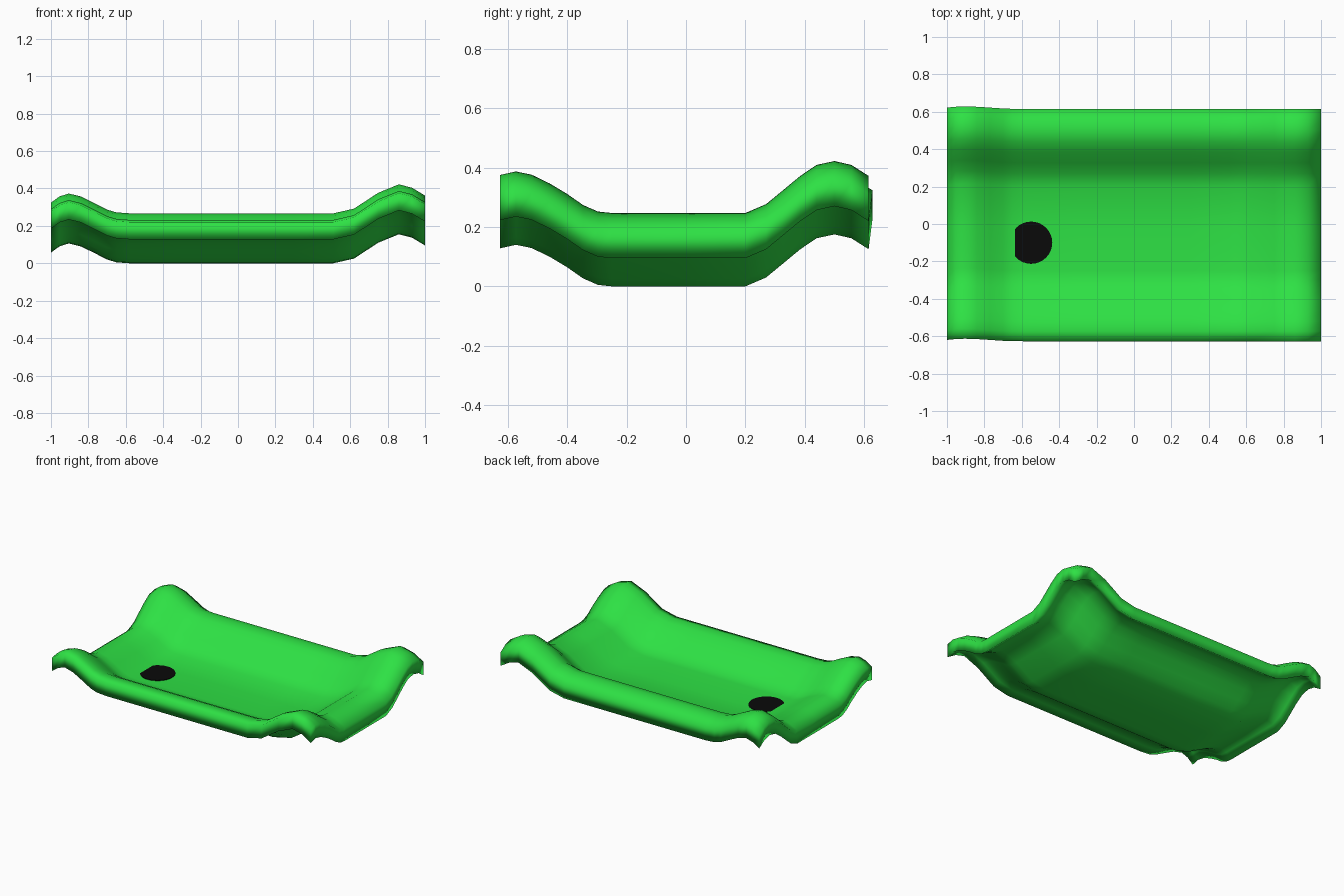
import bpy, bmesh

if "Cube" in bpy.data.objects:
    bpy.data.objects.remove(bpy.data.objects["Cube"])

THICK = 0.092

# tray cross-sections: (position, height of underside)
x_profile = [(-1, .057), (-.955, .09), (-.905, .106), (-.84, .09), (-.77, .056), (-.7, .02),
             (-.65, .005), (-.58, 0), (-.3, 0), (0, 0), (.3, 0), (.51, 0), (.62, .025),
             (.75, .11), (.86, .155), (.93, .137), (1, .095)]
y_profile = [(-.627, .128), (-.573, .14), (-.52, .129), (-.46, .1), (-.4, .064), (-.347, .027),
             (-.297, .005), (-.25, 0), (-.02, 0), (.2, 0), (.27, .03), (.327, .077),
             (.385, .125), (.44, .162), (.5, .175), (.557, .162), (.615, .125)]


def material(name, rgb):
    mat = bpy.data.materials.new(name)
    mat.diffuse_color = (*rgb, 1)
    mat.use_nodes = True
    mat.node_tree.nodes["Principled BSDF"].inputs["Base Color"].default_value = mat.diffuse_color
    return mat


# tray: sum of both profiles, given an even vertical thickness
bm = bmesh.new()
layers = []
for dz in (0, THICK):
    layers.append([[bm.verts.new((x, y + (0.13 * fx if x < 0 else 0), fx + fy + dz))
                    for y, fy in y_profile] for x, fx in x_profile])
bottom, top = layers
nx, ny = len(x_profile), len(y_profile)
for i in range(nx - 1):
    for j in range(ny - 1):
        for g in layers:
            bm.faces.new((g[i][j], g[i + 1][j], g[i + 1][j + 1], g[i][j + 1]))

# rim walls joining both layers
ring = ([(i, 0) for i in range(nx - 1)] + [(nx - 1, j) for j in range(ny - 1)]
        + [(i, ny - 1) for i in range(nx - 1, 0, -1)] + [(0, j) for j in range(ny - 1, 0, -1)])
for (a, b), (c, d) in zip(ring, ring[1:] + ring[:1]):
    bm.faces.new((bottom[a][b], bottom[c][d], top[c][d], top[a][b]))
bmesh.ops.recalc_face_normals(bm, faces=bm.faces)
for f in bm.faces:
    f.smooth = True
mesh = bpy.data.meshes.new("tray")
bm.to_mesh(mesh)
bm.free()
tray = bpy.data.objects.new("tray", mesh)
bpy.context.collection.objects.link(tray)
mesh.materials.append(material("green", (0.027, 0.75, 0.058)))

# black round drain spot on the tray floor
bpy.ops.mesh.primitive_cylinder_add(vertices=32, radius=0.113, depth=0.02,
                                    location=(-.55, -.1, THICK - 0.006))
spot = bpy.context.object
spot.name = "drain_spot"
spot.data.materials.append(material("black", (0.003, 0.003, 0.003)))
